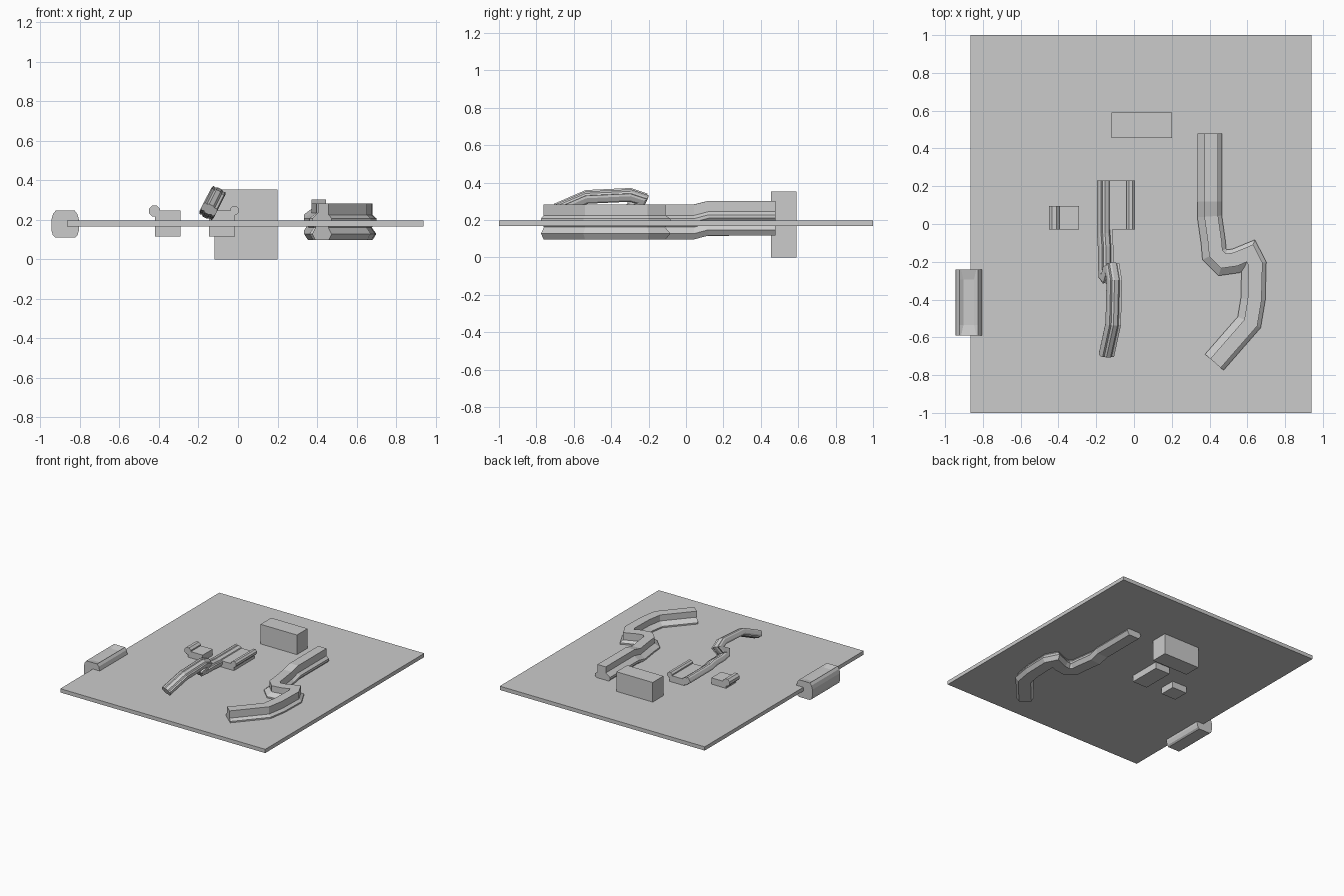
import bpy, bmesh, math
from mathutils import Vector

if "Cube" in bpy.data.objects:
    bpy.data.objects.remove(bpy.data.objects["Cube"])


def loft(name, rings):
    """Skin a list of equal-length closed rings and cap both ends."""
    bm = bmesh.new()
    vs = [[bm.verts.new(p) for p in ring] for ring in rings]
    n = len(vs[0])
    for a, b in zip(vs, vs[1:]):
        for i in range(n):
            j = (i + 1) % n
            bm.faces.new((a[i], a[j], b[j], b[i]))
    bm.faces.new(vs[0])
    bm.faces.new(vs[-1])
    bmesh.ops.recalc_face_normals(bm, faces=bm.faces)
    me = bpy.data.meshes.new(name)
    bm.to_mesh(me)
    bm.free()
    ob = bpy.data.objects.new(name, me)
    bpy.context.collection.objects.link(ob)
    return ob


def box(name, x0, x1, y0, y1, z0, z1):
    pts = [(x0, z0), (x1, z0), (x1, z1), (x0, z1)]
    return loft(name, [[(x, y, z) for x, z in pts] for y in (y0, y1)])


def sweep(name, path, profile, origin, a, b, c):
    """Mitred sweep of profile (u, w) along path (p, q, lift) lying in the a-b plane."""
    origin, a, b, c = (Vector(v) for v in (origin, a, b, c))
    pts = [Vector(p[:2]) for p in path]
    rings = []
    for i, p in enumerate(pts):
        d1 = (p - pts[max(i - 1, 0)]) if i else pts[1] - p
        d2 = (pts[i + 1] - p) if i < len(pts) - 1 else d1
        d1, d2 = d1.normalized(), d2.normalized()
        d = (d1 + d2).normalized()
        m = 1 / max(d.dot(d1), 0.75)
        n = Vector((-d.y, d.x)) * m
        rings.append([origin + a * (p.x + n.x * u) + b * (p.y + n.y * u)
                      + c * (w + path[i][2]) for u, w in profile])
    return loft(name, rings)


def octagon(cx, cz, r):
    return [(cx + r * math.cos(math.pi / 8 + k * math.pi / 4),
             cz + r * math.sin(math.pi / 8 + k * math.pi / 4)) for k in range(8)]


def rod(name, cx, cz, r, y0, y1):
    return loft(name, [[(x, y, z) for x, z in octagon(cx, cz, r)] for y in (y0, y1)])


# flat plate and rear block
box("base_plate", -0.865, 0.94, -1, 1, 0.167, 0.197)
box("rear_block", -0.12, 0.20, 0.455, 0.59, 0.0, 0.353)

# small blocks, each with a rounded lip on one upper edge
box("small_block", -0.42, -0.29, -0.03, 0.095, 0.115, 0.247)
rod("small_block_lip", -0.422, 0.245, 0.03, -0.03, 0.095)
box("middle_block", -0.146, -0.015, -0.03, 0.23, 0.115, 0.247)
rod("middle_block_lip", -0.017, 0.248, 0.024, -0.03, 0.23)

# wide winding rail on the right: head, ledge, waist and foot
rail_profile = [(0.045, 0.283), (0.045, 0.225), (0.065, 0.208), (0.065, 0.19),
                (0.042, 0.162), (0.065, 0.128), (0.045, 0.097), (-0.045, 0.097),
                (-0.065, 0.128), (-0.042, 0.162), (-0.065, 0.19), (-0.065, 0.208),
                (-0.028, 0.235), (-0.028, 0.283)]
rail_path = [(0.40, 0.478, 0.02), (0.40, 0.12, 0.02), (0.40, 0.04, 0),
             (0.42, -0.10, 0), (0.425, -0.16, 0), (0.47, -0.205, 0), (0.54, -0.195, 0),
             (0.61, -0.165, 0), (0.635, -0.215, 0), (0.63, -0.40, 0),
             (0.61, -0.52, 0), (0.425, -0.732, 0)]
sweep("winding_rail", rail_path, rail_profile,
      (0, 0, 0), (1, 0, 0), (0, 1, 0), (0, 0, 1))

# slim rail, bending in a tilted upright plane
half = [(0.027, 0.012), (0.02, 0.022), (0.024, 0.034), (0.012, 0.04)]
slim_profile = (half + [(-u, w) for u, w in reversed(half)]
                + [(-u, -w) for u, w in half] + [(u, -w) for u, w in reversed(half)])
slim_path = [(0.23, 0, 0), (-0.05, 0, 0), (-0.12, 0.01, 0), (-0.21, 0.01, 0),
             (-0.27, 0.018, 0), (-0.285, 0.04, 0), (-0.25, 0.06, 0),
             (-0.235, 0.09, 0), (-0.30, 0.112, 0), (-0.53, 0.10, 0), (-0.695, 0.02, 0)]
sweep("slim_rail", slim_path, slim_profile,
      (-0.155, 0, 0.235), (0, 1, 0), (0.45, 0, 0.89), (0.89, 0, -0.45))

# rounded roller at the left edge, with a shallow groove closed at the ends
rings = []
for y, gw, gd in ((-0.59, 0.04, 0), (-0.535, 0.028, 0.012),
                  (-0.295, 0.028, 0.012), (-0.24, 0.04, 0)):
    right = [(gw, 0.068 - gd), (0.048, 0.068), (0.062, 0.05), (0.07, 0.02),
             (0.07, -0.03), (0.062, -0.058), (0.05, -0.068)]
    ring = right + [(-x, z) for x, z in reversed(right)]
    rings.append([(-0.875 + x, y, 0.179 + z) for x, z in ring])
loft("edge_roller", rings)
